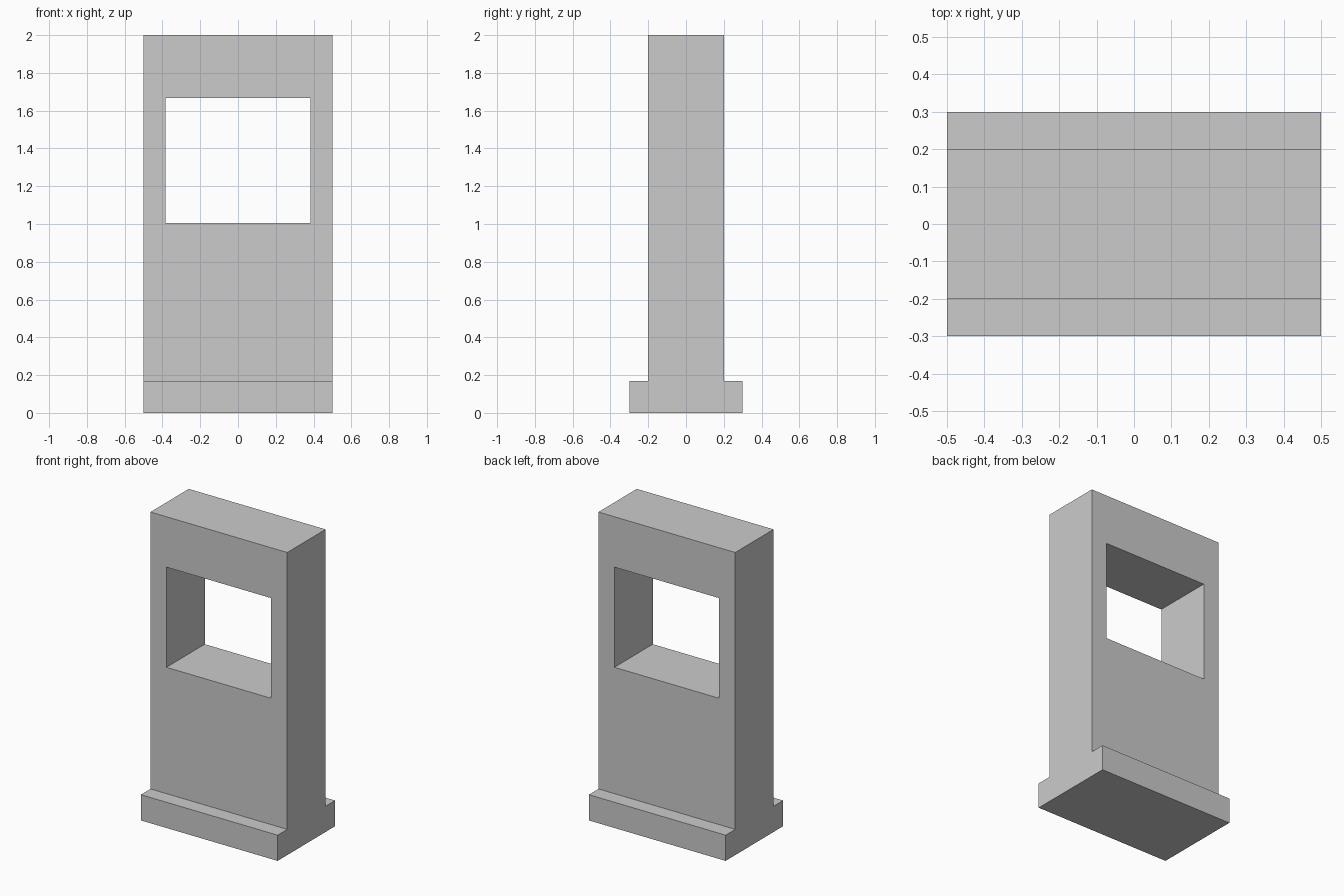
import bpy, bmesh

if "Cube" in bpy.data.objects:
    bpy.data.objects.remove(bpy.data.objects["Cube"])


def extruded(name, profile, direction):
    """Closed solid made by sweeping a flat profile along a direction."""
    bm = bmesh.new()
    face = bm.faces.new([bm.verts.new(p) for p in profile])
    new = bmesh.ops.extrude_face_region(bm, geom=[face])["geom"]
    verts = [v for v in new if isinstance(v, bmesh.types.BMVert)]
    bmesh.ops.translate(bm, vec=direction, verts=verts)
    bmesh.ops.recalc_face_normals(bm, faces=bm.faces)
    mesh = bpy.data.meshes.new(name)
    bm.to_mesh(mesh)
    bm.free()
    obj = bpy.data.objects.new(name, mesh)
    bpy.context.collection.objects.link(obj)
    return obj


# Wall with stepped footing: one inverted-T section, mirrored about y = 0
half = [(0.3, 0), (0.3, 0.17), (0.2, 0.17), (0.2, 2.0)]
section = half + [(-y, z) for y, z in reversed(half)]
wall = extruded("window_wall", [(-0.5, y, z) for y, z in section], (1, 0, 0))

# Window opening cut straight through the wall
opening = [(-0.383, 1.005), (0.383, 1.005), (0.383, 1.667), (-0.383, 1.667)]
cutter = extruded("window_cutter", [(x, -0.5, z) for x, z in opening], (0, 1, 0))
cutter.hide_render = True

cut = wall.modifiers.new("window_opening", 'BOOLEAN')
cut.operation = 'DIFFERENCE'
cut.solver = 'EXACT'
cut.object = cutter

# Apply the cut and drop the helper
bpy.context.view_layer.objects.active = wall
bpy.ops.object.modifier_apply(modifier=cut.name)
bpy.data.objects.remove(cutter)
